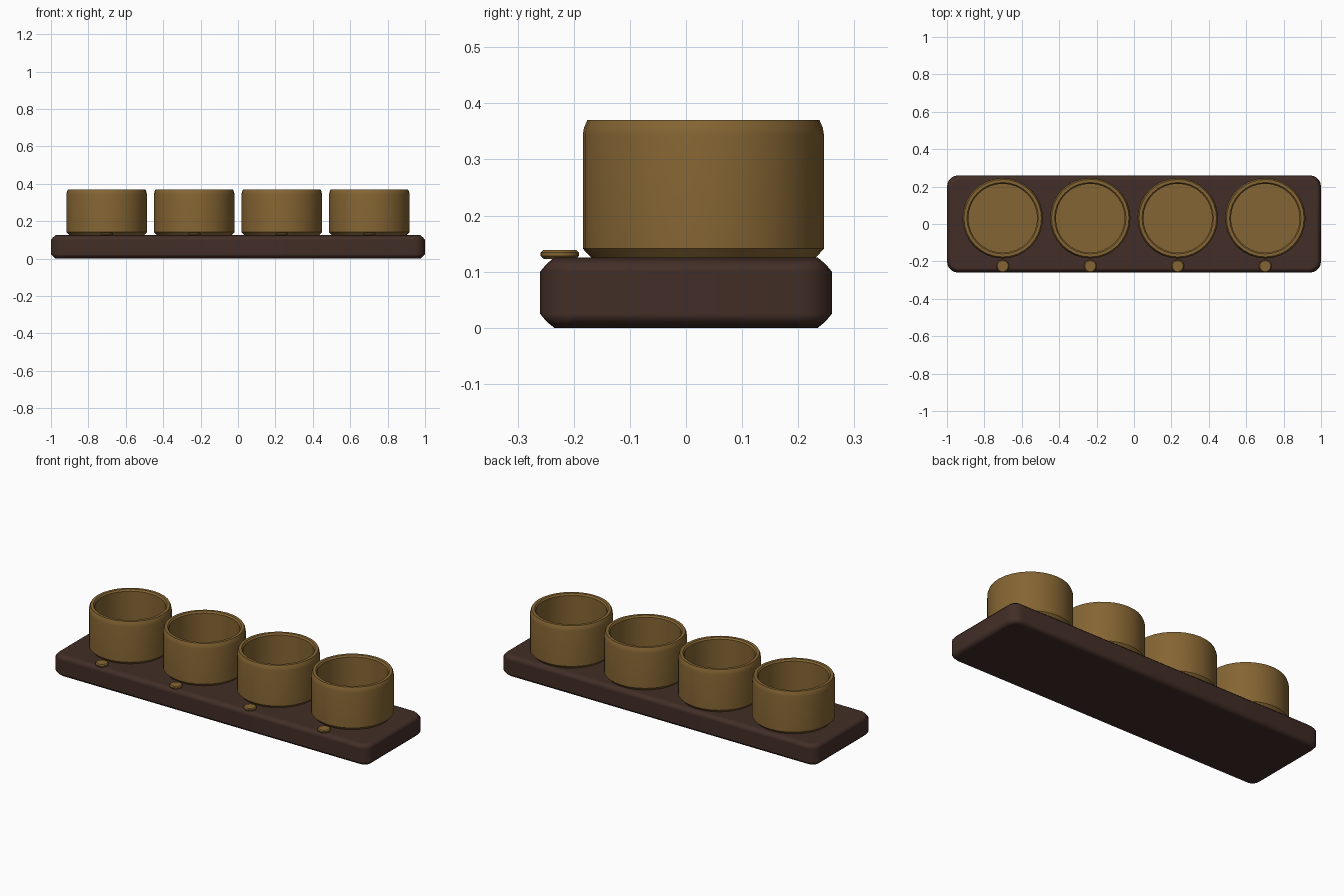
import bpy
import bmesh
import math

cube = bpy.data.objects.get("Cube")
if cube:
    bpy.data.objects.remove(cube, do_unlink=True)


def make_material(name, rgb):
    mat = bpy.data.materials.new(name)
    mat.use_nodes = True
    color = (*rgb, 1.0)
    mat.diffuse_color = color
    mat.node_tree.nodes["Principled BSDF"].inputs["Base Color"].default_value = color
    return mat


def add_object(name, bm, mat, location, angle):
    bmesh.ops.recalc_face_normals(bm, faces=bm.faces)
    mesh = bpy.data.meshes.new(name)
    bm.to_mesh(mesh)
    bm.free()
    mesh.materials.append(mat)
    obj = bpy.data.objects.new(name, mesh)
    obj.location = location
    bpy.context.collection.objects.link(obj)
    bpy.ops.object.select_all(action='DESELECT')
    obj.select_set(True)
    bpy.context.view_layer.objects.active = obj
    bpy.ops.object.shade_smooth_by_angle(angle=math.radians(angle))
    return obj


def lathe(name, profile, mat, location, steps):
    """Revolve a closed-on-axis (radius, height) profile around z."""
    bm = bmesh.new()
    verts = [bm.verts.new((r, 0, z)) for r, z in profile]
    edges = [bm.edges.new(pair) for pair in zip(verts, verts[1:])]
    bmesh.ops.spin(bm, geom=verts + edges, cent=(0, 0, 0), axis=(0, 0, 1),
                   angle=math.tau, steps=steps)
    bmesh.ops.remove_doubles(bm, verts=bm.verts, dist=0.0001)
    return add_object(name, bm, mat, location, 35)


brass = make_material("aged brass", (0.235, 0.13, 0.033))
wood = make_material("dark wood", (0.055, 0.027, 0.02))

# Base board: rounded corners, then a chamfer all round
bm = bmesh.new()
bmesh.ops.create_cube(bm, size=1)
bmesh.ops.scale(bm, vec=(2, 0.52, 0.125), verts=bm.verts)
corners = [e for e in bm.edges if abs(e.verts[0].co.z - e.verts[1].co.z) > 0.1]
bmesh.ops.bevel(bm, geom=corners, offset=0.06, segments=5, profile=0.5,
                affect='EDGES')
board = add_object("base_board", bm, wood, (0, 0, 0.0625), 40)
chamfer = board.modifiers.new("edge_chamfer", 'BEVEL')
chamfer.width = 0.025
chamfer.segments = 2
chamfer.limit_method = 'ANGLE'
chamfer.angle_limit = math.radians(50)
chamfer.profile = 0.3
chamfer.harden_normals = True

# Open cups and the small studs in front of them
cup_profile = [(0, 0), (0.2, 0), (0.215, 0.016), (0.215, 0.218),
               (0.213, 0.231), (0.207, 0.245), (0.191, 0.245),
               (0.184, 0.236), (0.184, 0.025), (0, 0.025)]
stud_profile = [(0, 0), (0.029, 0), (0.034, 0.005), (0.034, 0.011),
                (0.029, 0.016), (0, 0.016)]
for i in range(4):
    x = (i - 1.5) * 0.468
    lathe(f"cup_{i + 1}", cup_profile, brass, (x, 0.031, 0.125), 32)
    lathe(f"stud_{i + 1}", stud_profile, brass, (x, -0.225, 0.123), 20)
